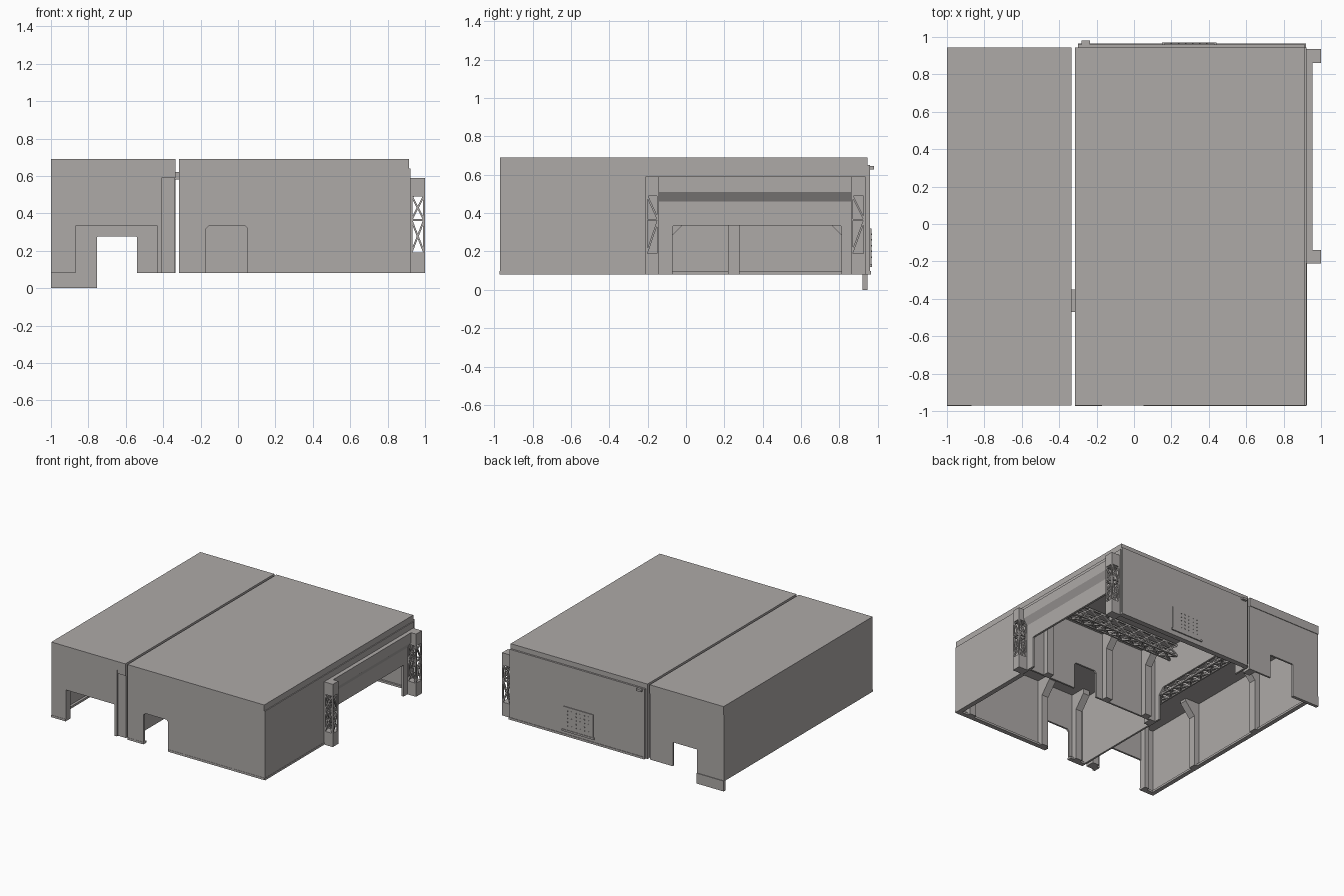
import bpy, bmesh
from mathutils import Vector

if "Cube" in bpy.data.objects:
    bpy.data.objects.remove(bpy.data.objects["Cube"])

grey = bpy.data.materials.new("warm_grey")
grey.use_nodes = True
GREY = (0.42, 0.40, 0.39, 1)
grey.diffuse_color = GREY
grey.node_tree.nodes["Principled BSDF"].inputs["Base Color"].default_value = GREY

BASE, TOP, EAVE = 0.08, 0.69, 0.64


def finish(name, bm):
    bmesh.ops.recalc_face_normals(bm, faces=bm.faces)
    mesh = bpy.data.meshes.new(name)
    bm.to_mesh(mesh)
    bm.free()
    mesh.materials.append(grey)
    obj = bpy.data.objects.new(name, mesh)
    bpy.context.collection.objects.link(obj)
    return obj


def prism(name, axis, lo, hi, pts):
    """Extrude a 2D outline along an axis between lo and hi."""
    place = {"x": lambda a, b: (lo, a, b), "y": lambda a, b: (a, lo, b),
             "z": lambda a, b: (a, b, lo)}[axis]
    bm = bmesh.new()
    face = bm.faces.new([bm.verts.new(place(*p)) for p in pts])
    out = bmesh.ops.extrude_face_region(bm, geom=[face])
    step = Vector([hi - lo if axis == c else 0 for c in "xyz"])
    bmesh.ops.translate(bm, vec=step, verts=[v for v in out["geom"] if isinstance(v, bmesh.types.BMVert)])
    return finish(name, bm)


def box(name, x, y, z):
    return prism(name, "z", *z, [(x[0], y[0]), (x[1], y[0]), (x[1], y[1]), (x[0], y[1])])


def wall(name, axis, at, span, top=EAVE, door=None, head=0.335, cut=0.015):
    """Upright plate with an optional doorway open at the floor."""
    a, b = span
    pts = [(a, BASE), (a, top), (b, top), (b, BASE)]
    if door:
        c, d = door
        pts += [(d, BASE), (d, head - cut), (d - cut, head),
                (c + cut, head), (c, head - cut), (c, BASE)]
    return prism(name, axis, *at, pts)


def lattice(name, segments, r):
    """Square bars joining pairs of points."""
    bm = bmesh.new()
    for a, b in segments:
        a, b = Vector(a), Vector(b)
        d = b - a
        made = bmesh.ops.create_cube(bm, size=1)["verts"]
        bmesh.ops.scale(bm, vec=(2 * r, 2 * r, d.length), verts=made)
        bmesh.ops.rotate(bm, matrix=d.to_track_quat("Z", "Y").to_matrix(), verts=made)
        bmesh.ops.translate(bm, vec=(a + b) / 2, verts=made)
    return finish(name, bm)


def truss_post(name, x, y):
    """Post with solid cap and foot and an open braced middle."""
    box(name + "_cap", x, y, (0.495, 0.59))
    box(name + "_foot", x, y, (BASE, 0.19))
    r = 0.005
    xs, ys = (x[0] + r, x[1] - r), (y[0] + r, y[1] - r)
    levels = (0.19, 0.365, 0.495)
    bars = [((i, j, levels[0]), (i, j, levels[2])) for i in xs for j in ys]
    for n, (lo, hi) in enumerate(zip(levels, levels[1:])):
        for j in ys:
            bars += [((xs[0], j, lo), (xs[1], j, hi)), ((xs[1], j, lo), (xs[0], j, hi)),
                     ((xs[0], j, hi), (xs[1], j, hi))]
        for i in xs:
            bars += [((i, ys[n], lo), (i, ys[1 - n], hi)), ((i, ys[0], hi), (i, ys[1], hi))]
    lattice(name + "_bracing", bars, r)


def truss_beam(name, axis, at, span, z, bays):
    """Horizontal braced girder, two chords deep and two wide."""
    def put(s, o, h):
        return (s, at + o, h) if axis == "x" else (at + o, s, h)
    a, b = span
    step = (b - a) / bays
    bars = []
    for o in (-0.04, 0.04):
        bars += [(put(a, o, h), put(b, o, h)) for h in z]
        for k in range(bays):
            s = a + k * step
            bars += [(put(s, o, z[0]), put(s + step, o, z[1])),
                     (put(s, o, z[1]), put(s + step, o, z[0]))]
    for k in range(bays):
        s = a + k * step
        bars += [(put(s, -0.04, z[0]), put(s + step, 0.04, z[0])),
                 (put(s + step, -0.04, z[0]), put(s, 0.04, z[0]))]
    lattice(name, bars, 0.006)


def rib(name, axis, at, wall_pos, side):
    """Wall rib that flares under the ceiling."""
    w, d, e = wall_pos, 0.045 * side, 0.13 * side
    prism(name, axis, at - 0.03, at + 0.03,
          [(w, BASE), (w + d, BASE), (w + d, 0.5), (w + e, 0.6), (w + e, EAVE), (w, EAVE)])


# Roofs
box("narrow_roof", (-1, -0.335), (-0.97, 0.945), (0.62, TOP))
box("wide_roof", (-0.315, 0.915), (-0.97, 0.945), (EAVE, TOP))

# Narrow hall walls
wall("narrow_front_wall", "y", (-0.97, -0.955), (-1, -0.41), door=(-0.87, -0.43), cut=0.004)
wall("narrow_back_wall", "y", (0.925, 0.94), (-1, -0.335), door=(-0.755, -0.54), head=0.275, cut=0.003)
wall("narrow_outer_wall", "x", (-1, -0.985), (-0.97, 0.94))
box("back_skirt", (-1, -0.755), (0.92, 0.945), (0, BASE + 0.004))
box("narrow_front_post", (-0.4, -0.338), (-0.955, -0.88), (BASE, 0.59))
box("narrow_front_bracket", (-0.41, -0.335), (-0.965, -0.87), (0.59, 0.63))
box("narrow_back_post", (-0.4, -0.338), (0.86, 0.925), (BASE, 0.63))
box("gap_spacer", (-0.34, -0.315), (-0.47, -0.35), (0.58, 0.62))

# Wide hall walls
PORTAL = (-0.07, 0.81)
wall("wide_front_wall", "y", (-0.97, -0.955), (-0.315, 0.92), door=(-0.17, 0.05))
wall("wide_back_wall", "y", (0.935, 0.96), (-0.3, 0.915), top=0.65)
wall("wide_outer_wall", "x", (0.905, 0.922), (-0.97, 0.945), door=PORTAL, cut=0.006)
wall("dividing_wall", "x", (-0.315, -0.3), (-0.97, 0.945), door=PORTAL, cut=0.05)
wall("cross_partition", "y", (-0.13, -0.115), (-0.3, 0.905), door=(0.27, 0.48), head=0.3)

# Side portal with bevelled beam
for end, y in (("front", (-0.21, -0.14)), ("back", (0.86, 0.935))):
    truss_post("portal_" + end + "_post", (0.922, 1.0), y)
prism("portal_beam", "y", -0.14, 0.86,
      [(0.915, 0.45), (0.955, 0.51), (0.955, 0.59), (0.915, 0.59)])

# Back vent plate, holes drawn as raised studs, and handle
box("vent_plate", (0.16, 0.43), (0.958, 0.966), (0.13, 0.32))
box("vent_ledge", (0.15, 0.44), (0.958, 0.97), (0.12, 0.135))
studs = [((0.2 + 0.038 * i, 0.966, 0.17 + 0.03 * j), (0.2 + 0.038 * i, 0.969, 0.17 + 0.03 * j))
         for i in range(6) for j in range(5)]
lattice("vent_studs", studs, 0.004)
box("back_handle", (-0.28, -0.235), (0.955, 0.98), (0.628, 0.645))

# Base rails inside the walls
for name, x in (("narrow_front", (-1, -0.87)), ("wide_front_left", (0.05, 0.92)),
                ("wide_front_right", (-0.315, -0.17))):
    box(name + "_rail", x, (-0.972, -0.935), (BASE, 0.097))
box("wide_back_rail", (-0.3, 0.92), (0.92, 0.964), (BASE, 0.097))
box("narrow_outer_rail", (-1, -0.965), (-0.97, 0.94), (BASE, 0.097))
box("wide_outer_rail", (0.885, 0.924), (-0.97, -0.21), (BASE, 0.097))

# Wall ribs
for n, x in enumerate((0.8, 0.1, -0.23)):
    rib("wide_front_rib_%d" % n, "x", x, -0.955, 1)
for n, x in enumerate((0.75, 0.18, -0.2)):
    rib("partition_rib_%d" % n, "x", x, -0.115, 1)
for n, x in enumerate((-0.91, -0.43)):
    box("narrow_door_jamb_%d" % n, (x, x + 0.04), (-0.955, -0.91), (BASE, EAVE))
for n, y in enumerate((-0.45, 0.25)):
    rib("narrow_outer_rib_%d" % n, "y", y, -0.985, 1)
rib("dividing_rib", "y", -0.16, -0.3, 1)

# Ceiling girders
truss_beam("wide_girder", "x", 0.1, (-0.3, 0.9), (0.53, 0.62), 10)
truss_beam("narrow_girder", "y", -0.62, (-0.95, 0.92), (0.53, 0.61), 16)
